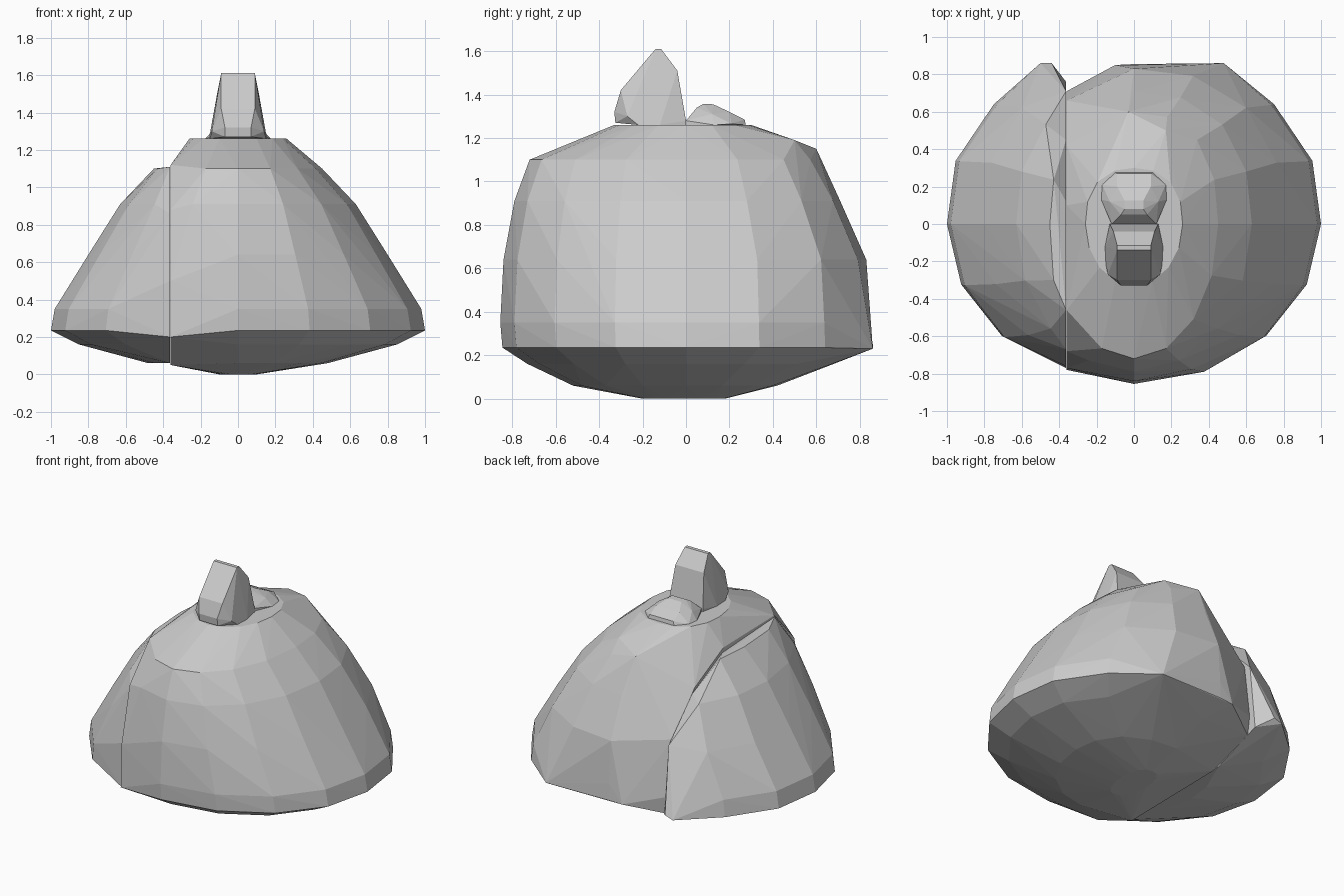
import bpy, bmesh
from math import cos, sin, pi

if "Cube" in bpy.data.objects:
    bpy.data.objects.remove(bpy.data.objects["Cube"])

SEAM = -0.36   # x of the split between the two body pieces


def hull(name, points):
    """Faceted solid wrapped around a small cloud of points."""
    bm = bmesh.new()
    for p in points:
        bm.verts.new(p)
    bmesh.ops.convex_hull(bm, input=bm.verts[:])
    bmesh.ops.delete(bm, geom=[v for v in bm.verts if not v.link_faces], context='VERTS')
    bmesh.ops.recalc_face_normals(bm, faces=bm.faces[:])
    me = bpy.data.meshes.new(name)
    bm.to_mesh(me)
    bm.free()
    ob = bpy.data.objects.new(name, me)
    bpy.context.collection.objects.link(ob)
    return ob


def mirrored(half):
    return [(s * x, y, z) for x, y, z in half for s in (1, -1)]


def ring(z, rx, front, back, n=16):
    """Oval cross-section, rounder at the front and squarer at the back."""
    pts = []
    for i in range(n):
        a = 2 * pi * i / n
        c, s = cos(a), sin(a)
        p = 2.4 if s > 0 else 2.0
        k = (abs(c) ** p + abs(s) ** p) ** (-1 / p)
        pts.append((rx * c * k, (back if s > 0 else front) * s * k, z))
    return pts


# Body cross-sections: z, half width, front depth, back depth
levels = [(0.0, .10, .20, .18), (.06, .48, .52, .42), (.16, .85, .73, .68),
          (.235, 1.0, .845, .855), (.35, .98, .855, .85), (.64, .80, .84, .83),
          (.91, .63, .79, .71), (1.10, .45, .72, .60), (1.26, .26, .33, .30)]
cloud = [p for lv in levels for p in ring(*lv)]

# Outline of the seam (y, z), slightly pulled in at the back to leave a groove
seam_main = [(-.78, .2), (-.77, .5), (-.68, .88), (-.46, 1.12), (.1, 1.11),
             (.42, .95), (.66, .68), (.71, .3), (.69, .17), (.35, .06), (-.45, .05)]
seam_side = [(-.77, .2), (-.76, .5), (-.67, .86), (-.46, 1.11), (.12, 1.08),
             (.45, .92), (.71, .66), (.76, .2), (.4, .07), (-.45, .06)]

# Large main body piece
main = [p for p in cloud if p[0] > (-.12 if p[1] > .35 else -.30)]
main += [(SEAM, y, z) for y, z in seam_main]
main += [(.48, .86, .23), (-.1, .85, .23), (-.03, .6, 1.15), (.17, .5, 1.19)]
hull("main_body", main)

# Smaller side piece
side = [p for p in cloud if p[0] < -.42]
side += [(SEAM - .003, y, z) for y, z in seam_side]
side += [(-.5, .86, .23), (-.44, .86, .25), (-.43, -.3, 1.10)]
hull("side_body", side)

# Upright tapering stem at the front of the top
hull("stem", mirrored([
    (.09, -.14, 1.61), (.09, -.115, 1.61), (.11, -.04, 1.51), (.13, 0, 1.28),
    (.13, 0, 1.255), (.155, -.12, 1.26), (.15, -.22, 1.26), (.14, -.27, 1.30),
    (.07, -.325, 1.27), (.07, -.33, 1.32), (.09, -.30, 1.42)]))

# Low rounded knob behind the stem
hull("low_knob", mirrored([
    (.12, 0, 1.255), (.12, 0, 1.28), (.175, .13, 1.26), (.17, .21, 1.265),
    (.10, .275, 1.26), (.09, .27, 1.285), (.13, .12, 1.31), (.07, .05, 1.34),
    (.05, .08, 1.357), (.05, .125, 1.355), (.09, .20, 1.32)]))
